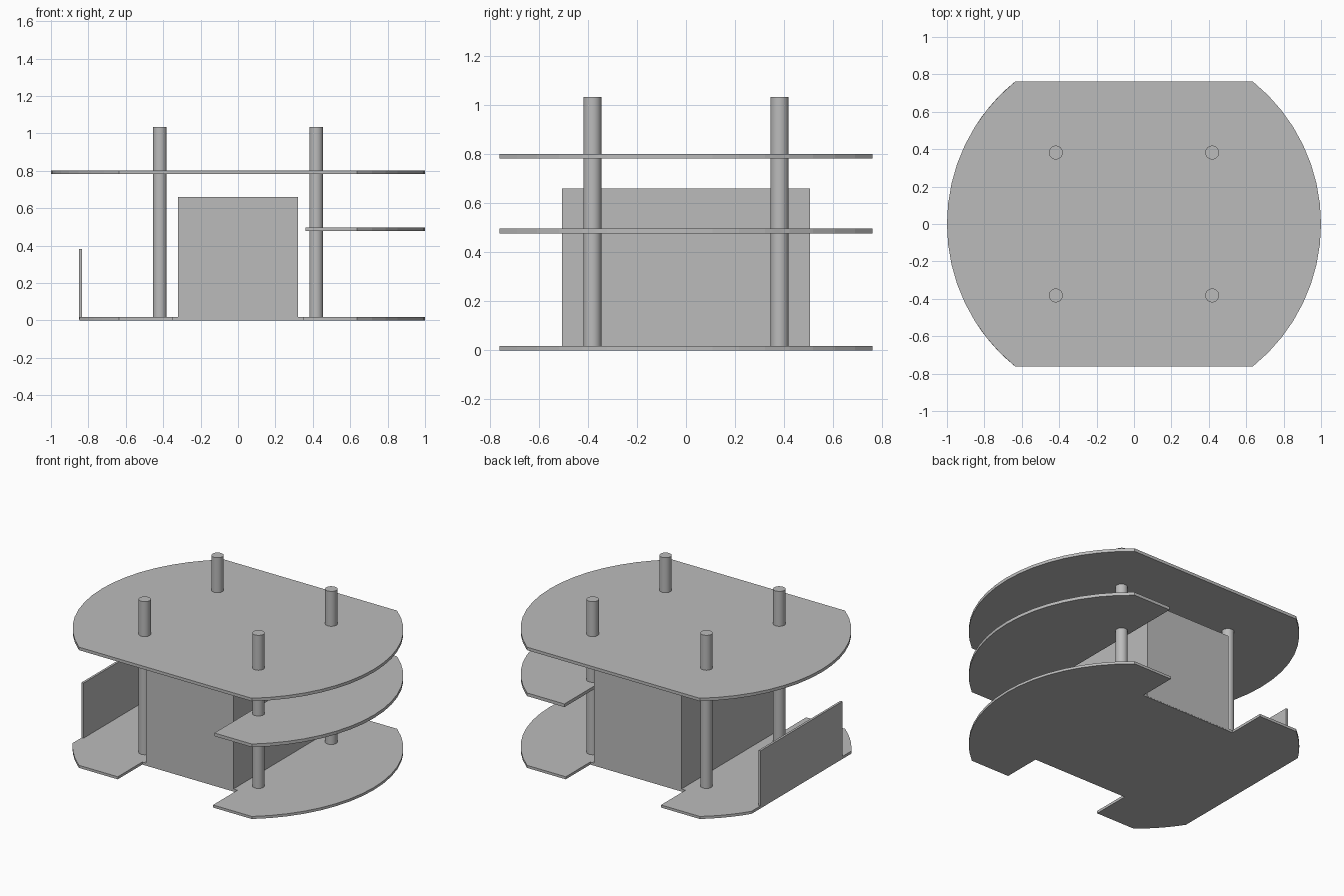
import bpy, bmesh, math

cube = bpy.data.objects.get("Cube")
if cube:
    bpy.data.objects.remove(cube, do_unlink=True)

# One plain grey for every part
grey = bpy.data.materials.new("plain grey")
grey.use_nodes = True
COLOUR = (0.5, 0.5, 0.5, 1)
grey.diffuse_color = COLOUR
grey.node_tree.nodes["Principled BSDF"].inputs["Base Color"].default_value = COLOUR

HALF_DEPTH = 0.762   # half the plate depth
ARC_CENTRE = 0.022   # offset of the rounded ends
ARC_RADIUS = 0.978
SEGMENTS = 16


def link(name, bm):
    bmesh.ops.recalc_face_normals(bm, faces=bm.faces)
    mesh = bpy.data.meshes.new(name)
    bm.to_mesh(mesh)
    bm.free()
    mesh.materials.append(grey)
    obj = bpy.data.objects.new(name, mesh)
    bpy.context.collection.objects.link(obj)
    return obj


def plate(name, outline, bottom, top):
    bm = bmesh.new()
    face = bm.faces.new([bm.verts.new((x, y, bottom)) for x, y in outline])
    result = bmesh.ops.extrude_face_region(bm, geom=[face])
    verts = [v for v in result["geom"] if isinstance(v, bmesh.types.BMVert)]
    bmesh.ops.translate(bm, vec=(0, 0, top - bottom), verts=verts)
    return link(name, bm)


def box(name, low, high):
    outline = [(low[0], low[1]), (high[0], low[1]), (high[0], high[1]), (low[0], high[1])]
    return plate(name, outline, low[2], high[2])


def rounded_end(limit=1.0):
    """Points of the right-hand arc, front to back, cut flat at x = limit."""
    end = math.asin(HALF_DEPTH / ARC_RADIUS)
    if limit < 1:
        cut = math.acos((limit - ARC_CENTRE) / ARC_RADIUS)
        half = [-end + (end - cut) * i / 5 for i in range(6)]
        angles = half + [-a for a in reversed(half)]
    else:
        angles = [-end + 2 * end * i / SEGMENTS for i in range(SEGMENTS + 1)]
    return [(ARC_CENTRE + ARC_RADIUS * math.cos(a), ARC_RADIUS * math.sin(a)) for a in angles]


def turned(points):
    return [(-x, -y) for x, y in points]


# Plates: notched base, half-width shelf and full top
notch_x, notch_y = 0.35, 0.505
back_notch = [(notch_x, HALF_DEPTH), (notch_x, notch_y),
              (-notch_x, notch_y), (-notch_x, HALF_DEPTH)]
plate("base_plate",
      rounded_end() + back_notch + turned(rounded_end(0.848)) + turned(back_notch),
      0, 0.017)
plate("middle_shelf",
      rounded_end() + [(0.36, HALF_DEPTH), (0.36, -HALF_DEPTH)], 0.477, 0.498)
plate("top_plate", rounded_end() + turned(rounded_end()), 0.782, 0.802)

# Central block and upright side panel
box("central_block", (-0.32, -0.506, 0.004), (0.32, 0.506, 0.66))
box("side_panel", (-0.849, -0.43, 0.004), (-0.834, 0.43, 0.383))

# Four support posts
for side, x in (("right", -0.418), ("left", 0.418)):
    for end, y in (("front", -0.382), ("back", 0.382)):
        bm = bmesh.new()
        bmesh.ops.create_cone(bm, cap_ends=True, segments=32,
                              radius1=0.037, radius2=0.037, depth=1.03)
        bmesh.ops.translate(bm, vec=(x, y, 0.519), verts=bm.verts)
        post = link(f"{end}_{side}_post", bm)
        bpy.ops.object.select_all(action="DESELECT")
        post.select_set(True)
        bpy.context.view_layer.objects.active = post
        bpy.ops.object.shade_smooth_by_angle(angle=math.radians(40))
